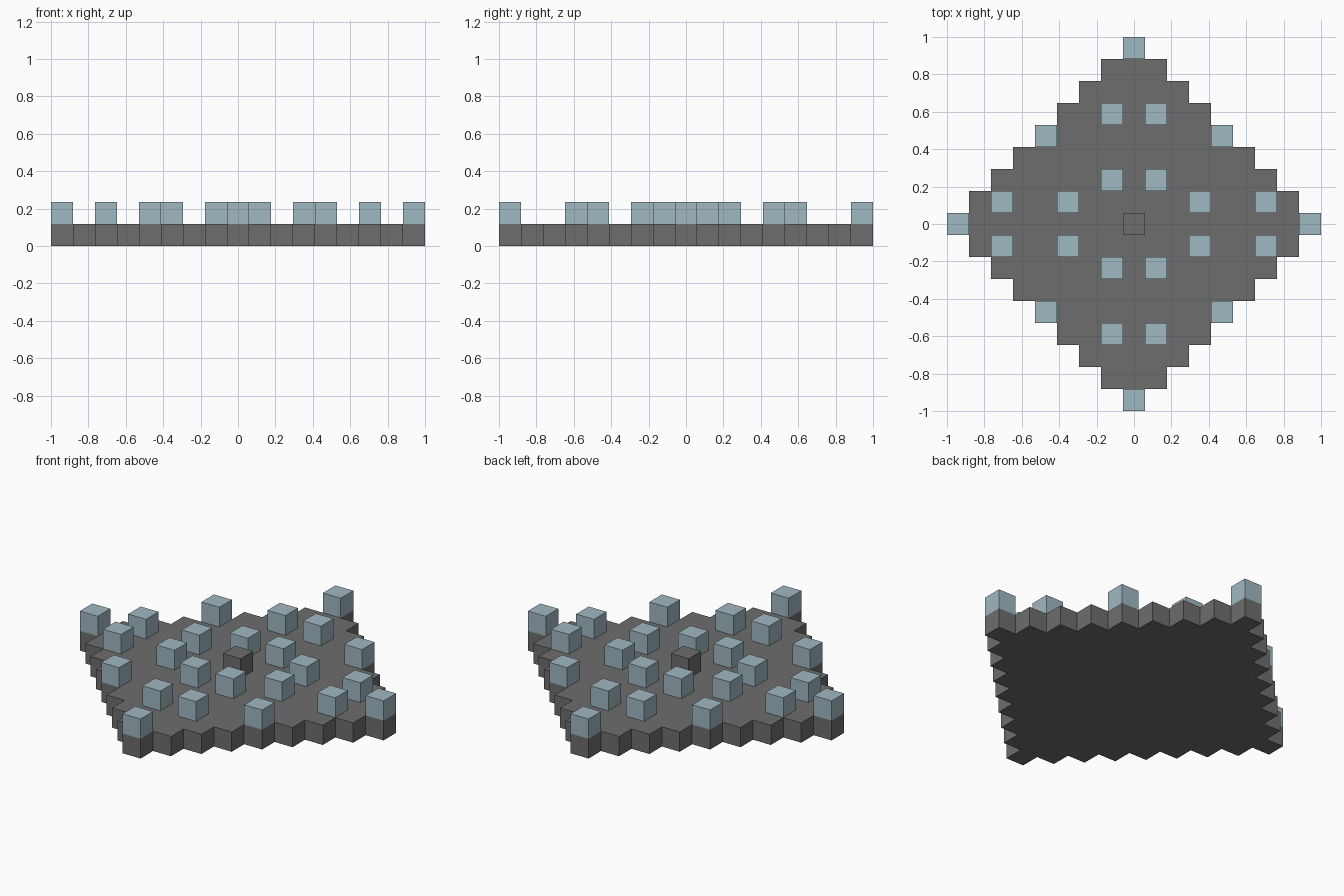
import bpy
import bmesh
from mathutils import Matrix

cube = bpy.data.objects.get("Cube")
if cube:
    bpy.data.objects.remove(cube, do_unlink=True)

REACH = 8                      # cells from the centre to each tip
CELL = 2 / (2 * REACH + 1)     # side of one block


def make_material(name, colour):
    mat = bpy.data.materials.new(name)
    mat.use_nodes = True
    mat.diffuse_color = colour
    mat.node_tree.nodes["Principled BSDF"].inputs["Base Color"].default_value = colour
    return mat


def finish(name, bm, mat):
    bmesh.ops.recalc_face_normals(bm, faces=bm.faces)
    mesh = bpy.data.meshes.new(name)
    bm.to_mesh(mesh)
    bm.free()
    mesh.materials.append(mat)
    obj = bpy.data.objects.new(name, mesh)
    bpy.context.collection.objects.link(obj)
    return obj


def block(name, column, row, mat):
    """One cube standing on the platform at a grid cell."""
    bm = bmesh.new()
    place = Matrix.Translation((column * CELL, row * CELL, CELL * 1.5))
    bmesh.ops.create_cube(bm, size=CELL, matrix=place)
    return finish(name, bm, mat)


grey = make_material("dark grey", (0.155, 0.155, 0.155, 1))
blue = make_material("pale blue", (0.35, 0.48, 0.54, 1))

# Stepped diamond platform: trim a square grid, then raise it one block
bm = bmesh.new()
side = 2 * REACH + 1
bmesh.ops.create_grid(bm, x_segments=side, y_segments=side, size=1)
outside = []
for face in bm.faces:
    centre = face.calc_center_median()
    if (abs(centre.x) + abs(centre.y)) / CELL > REACH + 0.5:
        outside.append(face)
bmesh.ops.delete(bm, geom=outside, context='FACES')
raised = bmesh.ops.extrude_face_region(bm, geom=bm.faces[:], use_keep_orig=True)
top = [v for v in raised["geom"] if isinstance(v, bmesh.types.BMVert)]
bmesh.ops.translate(bm, verts=top, vec=(0, 0, CELL))
finish("platform", bm, grey)

# Centre block
block("centre_block", 0, 0, grey)

# Pale blocks, mirrored across both axes
quarter = [(REACH, 0), (0, REACH), (4, 4), (1, 2), (1, 5), (3, 1), (6, 1)]
cells = {(sx * x, sy * y) for x, y in quarter for sx in (-1, 1) for sy in (-1, 1)}
for number, (column, row) in enumerate(sorted(cells), 1):
    block(f"piece_{number}", column, row, blue)
